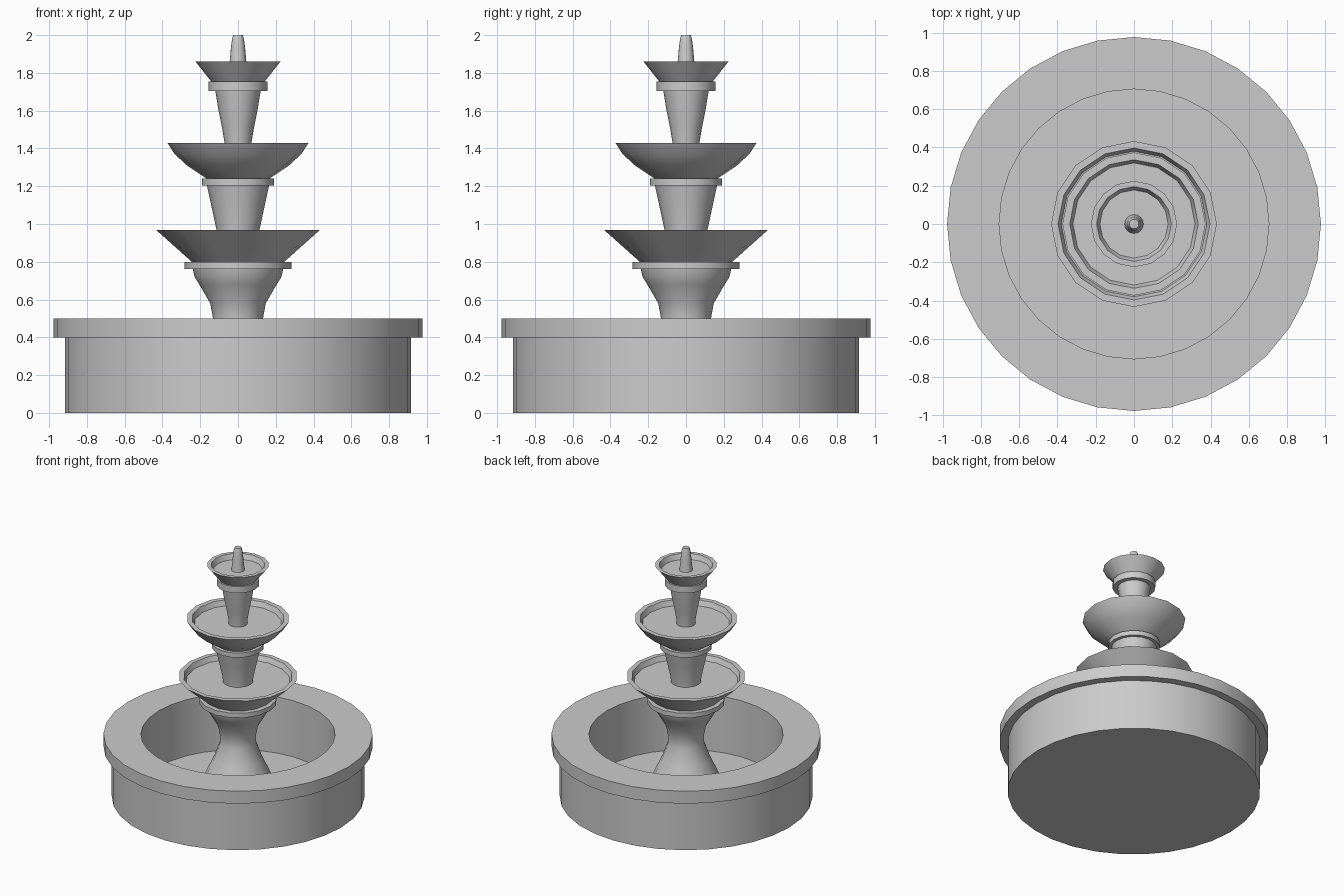
import bpy, bmesh, math

if "Cube" in bpy.data.objects:
    bpy.data.objects.remove(bpy.data.objects["Cube"])


def lathe(name, profile, sides):
    """Revolve a bottom-to-top (radius, z) outline around z; radius 0 makes a pole."""
    bm = bmesh.new()
    rings = []
    for r, z in profile:
        if r == 0:
            rings.append([bm.verts.new((0, 0, z))] * sides)
        else:
            rings.append([bm.verts.new((r * math.cos(2 * math.pi * i / sides),
                                        r * math.sin(2 * math.pi * i / sides), z))
                          for i in range(sides)])
    for low, high in zip(rings, rings[1:]):
        for i in range(sides):
            j = (i + 1) % sides
            quad = dict.fromkeys((low[i], low[j], high[j], high[i]))
            bm.faces.new(list(quad))
    bmesh.ops.recalc_face_normals(bm, faces=bm.faces)
    mesh = bpy.data.meshes.new(name)
    bm.to_mesh(mesh)
    bm.free()
    obj = bpy.data.objects.new(name, mesh)
    bpy.context.collection.objects.link(obj)
    bpy.ops.object.select_all(action='DESELECT')
    obj.select_set(True)
    bpy.context.view_layer.objects.active = obj
    bpy.ops.object.shade_smooth_by_angle(angle=math.radians(30))
    return obj


def bowl(name, outer, rim, depth=0.04):
    """Bowl with a flat rim, a short sloping inner wall and a flat floor."""
    r, z = outer[-1]
    inner = [(r - rim, z), (r - rim - 0.017, z - depth), (0, z - depth)]
    lathe(name, [(0, outer[0][1])] + outer + inner, 16)


def solid(name, outer, sides=16):
    """Closed solid of revolution."""
    lathe(name, [(0, outer[0][1])] + outer + [(0, outer[-1][1])], sides)


# Large basin with overhanging lip and open pool
lathe("basin", [(0, 0), (0.917, 0), (0.917, 0.4), (0.977, 0.4), (0.977, 0.5),
                (0.705, 0.5), (0.705, 0.05), (0, 0.05)], 32)

# Lower tier
solid("lower_column", [(0.30, 0.05), (0.235, 0.19), (0.175, 0.32), (0.132, 0.44), (0.132, 0.5),
                       (0.147, 0.58), (0.205, 0.68), (0.23, 0.72), (0.24, 0.765)])
solid("lower_collar", [(0.283, 0.763), (0.283, 0.80)])
bowl("lower_bowl", [(0.245, 0.80), (0.433, 0.968)], 0.036)

# Middle tier
solid("middle_column", [(0.11, 0.925), (0.114, 0.97), (0.142, 1.1), (0.165, 1.205)])
solid("middle_collar", [(0.19, 1.203), (0.19, 1.24)])
bowl("middle_bowl", [(0.165, 1.24), (0.27, 1.31), (0.335, 1.37), (0.374, 1.43)], 0.038)

# Upper tier
solid("upper_column", [(0.068, 1.385), (0.071, 1.43), (0.083, 1.5), (0.103, 1.6), (0.12, 1.705)])
solid("upper_collar", [(0.155, 1.703), (0.155, 1.755)])
bowl("upper_bowl", [(0.142, 1.755), (0.225, 1.86)], 0.03)

# Water spout at the top
solid("spout", [(0.05, 1.815), (0.044, 1.86), (0.037, 1.94), (0.03, 1.985), (0.025, 2.0)])
